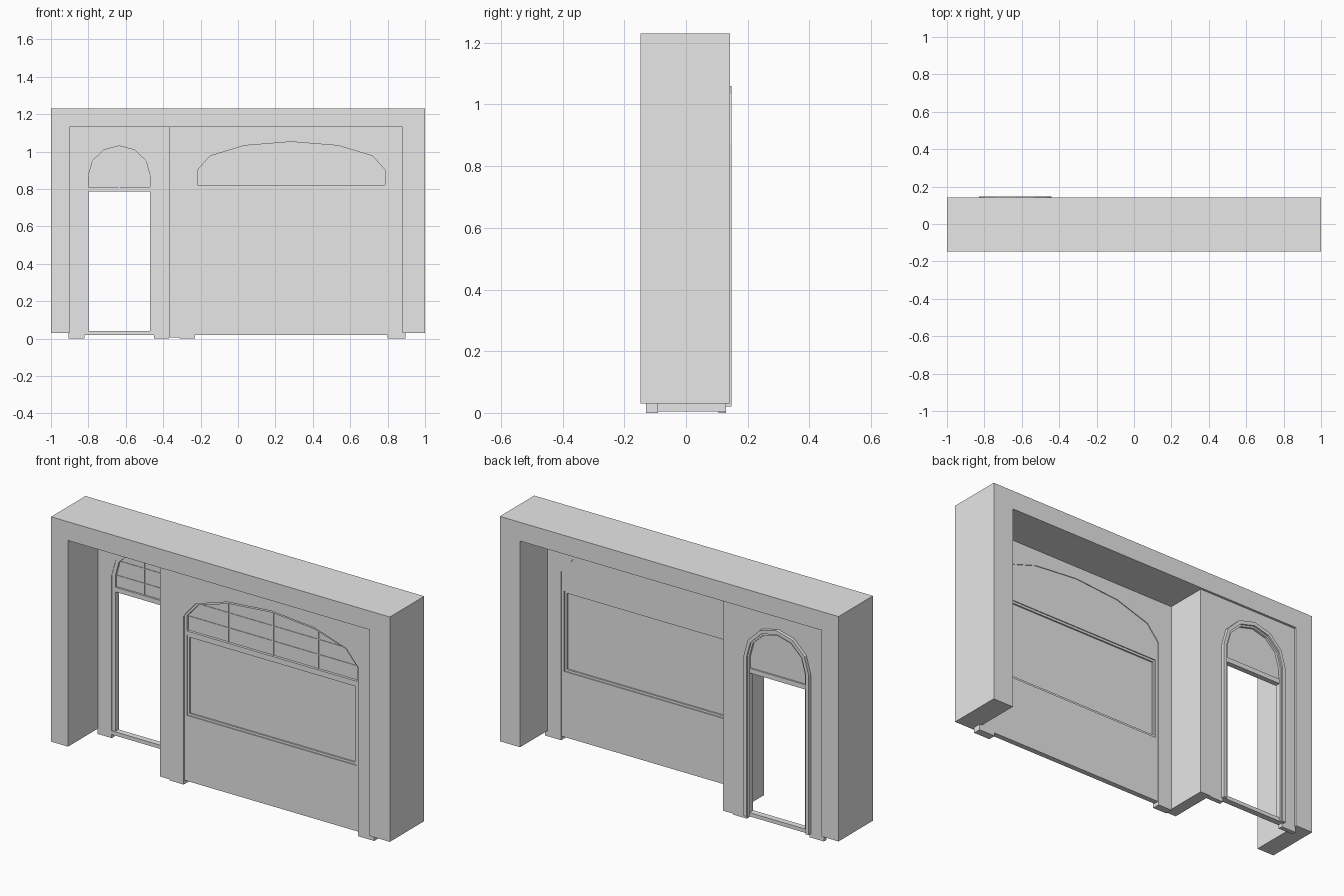
import bpy, bmesh, math

cube = bpy.data.objects.get("Cube")
if cube:
    bpy.data.objects.remove(cube, do_unlink=True)

grey = bpy.data.materials.new("plain_grey")
grey.use_nodes = True
grey.diffuse_color = (0.8, 0.8, 0.8, 1)
for node in grey.node_tree.nodes:
    if node.type == 'BSDF_PRINCIPLED':
        node.inputs["Base Color"].default_value = (0.8, 0.8, 0.8, 1)


def prism(name, outline, y0, y1):
    """Extrude an outline of (x, z) points from y0 to y1."""
    bm = bmesh.new()
    face = bm.faces.new([bm.verts.new((x, y0, z)) for x, z in outline])
    ext = bmesh.ops.extrude_face_region(bm, geom=[face])
    for v in ext["geom"]:
        if isinstance(v, bmesh.types.BMVert):
            v.co.y = y1
    bmesh.ops.recalc_face_normals(bm, faces=bm.faces)
    mesh = bpy.data.meshes.new(name)
    bm.to_mesh(mesh)
    bm.free()
    mesh.materials.append(grey)
    obj = bpy.data.objects.new(name, mesh)
    bpy.context.collection.objects.link(obj)
    return obj


def box(name, x0, x1, y0, y1, z0, z1):
    return prism(name, [(x0, z0), (x1, z0), (x1, z1), (x0, z1)], y0, y1)


def arch(x0, x1, base, spring, top, inset=0):
    """Outline from bottom left, over a six-sided half ellipse, to bottom right."""
    x0, x1, top = x0 + inset, x1 - inset, top - inset
    mid, rx = (x0 + x1) / 2, (x1 - x0) / 2
    curve = [(mid - rx * math.cos(math.pi * i / 6),
              spring + (top - spring) * math.sin(math.pi * i / 6)) for i in range(7)]
    return [(x0, base)] + curve + [(x1, base)]


def wall(name, x0, x1, z0, z1, opening, y0, y1):
    """Wall whose opening reaches the floor."""
    return prism(name, [(x0, z0), (x0, z1), (x1, z1), (x1, z0)] + opening[::-1], y0, y1)


def band(name, outer, inner, y0, y1):
    return prism(name, outer + inner[::-1], y0, y1)


def arch_height(x, x0, x1, spring, top):
    t = (x - (x0 + x1) / 2) / ((x1 - x0) / 2)
    return spring + (top - spring) * math.sqrt(max(0, 1 - t * t))


def frame(name, x0, x1, z0, z1, w, y0, y1):
    box(name + "_bottom", x0, x1, y0, y1, z0, z0 + w)
    box(name + "_top", x0, x1, y0, y1, z1 - w, z1)
    box(name + "_left", x1 - w, x1, y0, y1, z0 + w, z1 - w)
    box(name + "_right", x0, x0 + w, y0, y1, z0 + w, z1 - w)


def muntins(name, y, z0, uprights, bars, x0, x1, spring, top):
    """Thin glazing bars inside an arched pane."""
    for i, x in enumerate(uprights):
        box(f"{name}_upright_{i}", x - .003, x + .003, y - .004, y + .002,
            z0, arch_height(x, x0, x1, spring, top) - .012)
    for i, z in enumerate(bars):
        reach = (x1 - x0) / 2 * math.sqrt(1 - max(0, (z - spring) / (top - spring)) ** 2) - .02
        mid = (x0 + x1) / 2
        box(f"{name}_bar_{i}", mid - reach, mid + reach, y - .002, y + .002, z - .002, z + .002)


# Outer surround
wall("surround", -1, 1, .03, 1.23,
     [(-.9, .03), (-.9, 1.13), (.88, 1.13), (.88, .03)], -.148, .142)

# Window wall near the front, with an arched bay
bay = (-.23, .8)
wall("window_wall", -.312, .895, 0, 1.13, arch(*bay, 0, .9, 1.065), -.13, -.09)
box("return_wall", -.37, -.31, -.129, .13, .005, 1.13)

# Bay infill: panel, window and fanlight
lo, hi = -.215, .785
box("lower_panel", *bay, -.122, -.094, .02, .37)
box("right_stile", bay[0], lo, -.122, -.094, .37, .82)
box("left_stile", hi, bay[1], -.122, -.094, .37, .82)
box("window_transom", lo, hi, -.122, -.094, .8, .82)
frame("window_frame", lo, hi, .37, .8, .012, -.117, -.099)
box("window_pane", lo, hi, -.109, -.107, .37, .8)
band("fanlight_trim", arch(*bay, .82, .9, 1.065), arch(*bay, .82, .9, 1.065, .013), -.122, -.094)
prism("fanlight_pane", arch(*bay, .82, .9, 1.065, .01), -.108, -.094)
muntins("fanlight", -.109, .82, [.02, .285, .55], [.895, .975], *bay, .9, 1.06)

# Door wall near the back, with an arched doorway
door = (-.82, -.45)
wall("door_wall", -.905, -.37, 0, 1.13, arch(*door, 0, .87, 1.05), .106, .13)
band("door_trim", arch(-.828, -.442, .02, .87, 1.06), arch(*door, .02, .87, 1.05, .01), .128, .148)
band("door_frame", arch(*door, .02, .87, 1.05), arch(*door, .02, .87, 1.05, .02), .108, .14)
box("threshold", *door, .104, .136, .02, .04)
box("door_transom", *door, .108, .136, .785, .81)
prism("door_fanlight_pane", arch(*door, .8, .87, 1.05, .015), .118, .128)
muntins("door_fanlight", .117, .81, [-.635], [.87, .95], *door, .87, 1.04)
